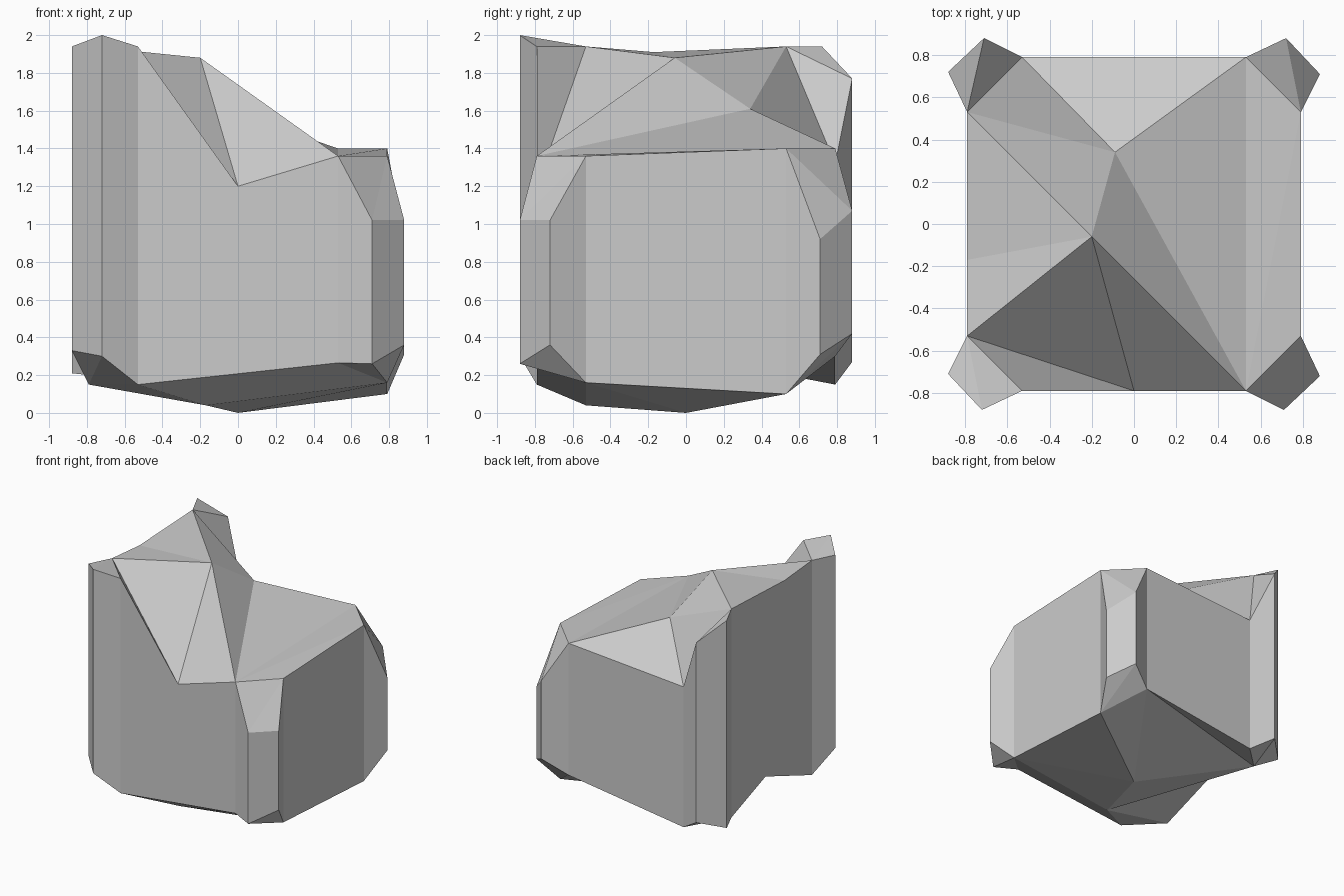
import bpy
import bmesh

old = bpy.data.objects.get("Cube")
if old:
    bpy.data.objects.remove(old, do_unlink=True)

# Single stone colour
stone = bpy.data.materials.new("light grey stone")
stone.use_nodes = True
colour = (0.6, 0.6, 0.6, 1.0)
stone.diffuse_color = colour
stone.node_tree.nodes["Principled BSDF"].inputs["Base Color"].default_value = colour

# Outline of one flared corner, and (top, bottom) heights of all four corners
flare = [(0.53, -0.79), (0.71, -0.88), (0.88, -0.72), (0.79, -0.53)]
corner_heights = [
    [(1.36, 0.265), (1.02, 0.26), (1.02, 0.36), (1.36, 0.16)],
    [(1.4, 0.1), (0.92, 0.31), (1.07, 0.42), (1.4, 0.3)],
    [(1.32, 0.15), (1.77, 0.27), (1.94, 0.21), (1.94, 0.2)],
    [(1.94, 0.15), (1.94, 0.33), (2, 0.3), (1.94, 0.15)],
]

bm = bmesh.new()


def vert(x, y, z):
    return bm.verts.new((x, y, z))


def face(*verts):
    return bm.faces.new(verts)


# Top and bottom rims: the corner outline turned a quarter at a time
top, low = [], []
outline = flare
for heights in corner_heights:
    for (x, y), (z_top, z_low) in zip(outline, heights):
        top.append(vert(x, y, z_top))
        low.append(vert(x, y, z_low))
    outline = [(-y, x) for x, y in outline]

# Name the rim points that border each wall
def rim_points(rim):
    return [(rim[4 * i], rim[4 * i + 3]) for i in range(4)]


(se_a, se_b), (ne_a, ne_b), (nw_a, nw_b), (sw_a, sw_b) = rim_points(top)

# Loose points of the crown, the side edges and the underside
peak = vert(-0.2, -0.06, 1.88)
hollow = vert(-0.09, 0.34, 1.61)
front_dip = vert(0, -0.79, 1.2)
side_dip = vert(-0.79, -0.17, 1.91)
side_arch = vert(-0.79, 0.08, 0.37)
base = vert(0, 0, 0)
keel = vert(-0.17, -0.53, 0.04)

# Flared corners: three upright faces plus a folded cap above and below
folds = {id(top): (1, 0, 1, 0), id(low): (1, 0, 1, 0)}
for i in range(4):
    for j in range(3):
        k = 4 * i + j
        face(low[k], low[k + 1], top[k + 1], top[k])
    for rim in (top, low):
        a, b, c, d = rim[4 * i:4 * i + 4]
        if folds[id(rim)][i]:
            face(a, b, d)
            face(b, c, d)
        else:
            face(a, b, c)
            face(a, c, d)

# Four main walls, two of them with notched edges
for i in range(4):
    p, q = 4 * i + 3, (4 * i + 4) % 16
    lower = [low[p], low[q]]
    upper = [top[q], top[p]]
    if i == 2:
        lower.insert(1, side_arch)
        upper.insert(1, side_dip)
    if i == 3:
        upper.insert(1, front_dip)
    face(*lower, *upper)

# Faceted crown
face(sw_b, front_dip, sw_a)
face(sw_a, front_dip, peak)
face(front_dip, se_a, peak)
face(se_a, hollow, peak)
face(se_a, ne_b, hollow)
face(se_a, se_b, ne_a)
face(se_a, ne_a, ne_b)
face(ne_b, nw_a, hollow)
face(nw_a, nw_b, hollow)
face(nw_b, peak, hollow)
face(nw_b, side_dip, peak)
face(side_dip, sw_a, peak)

# Faceted underside
(se_a, se_b), (ne_a, ne_b), (nw_a, nw_b), (sw_a, sw_b) = rim_points(low)
face(base, ne_a, ne_b)
face(base, ne_b, nw_b)
face(ne_b, nw_a, nw_b)
face(base, nw_b, keel)
face(keel, nw_b, side_arch)
face(keel, side_arch, sw_a)
face(keel, sw_a, sw_b)
face(keel, sw_b, se_a)
face(keel, se_a, se_b)
face(keel, se_b, base)
face(base, se_b, ne_a)

bmesh.ops.recalc_face_normals(bm, faces=bm.faces[:])
mesh = bpy.data.meshes.new("stone_block")
bm.to_mesh(mesh)
bm.free()
mesh.materials.append(stone)
block = bpy.data.objects.new("stone_block", mesh)
bpy.context.collection.objects.link(block)
